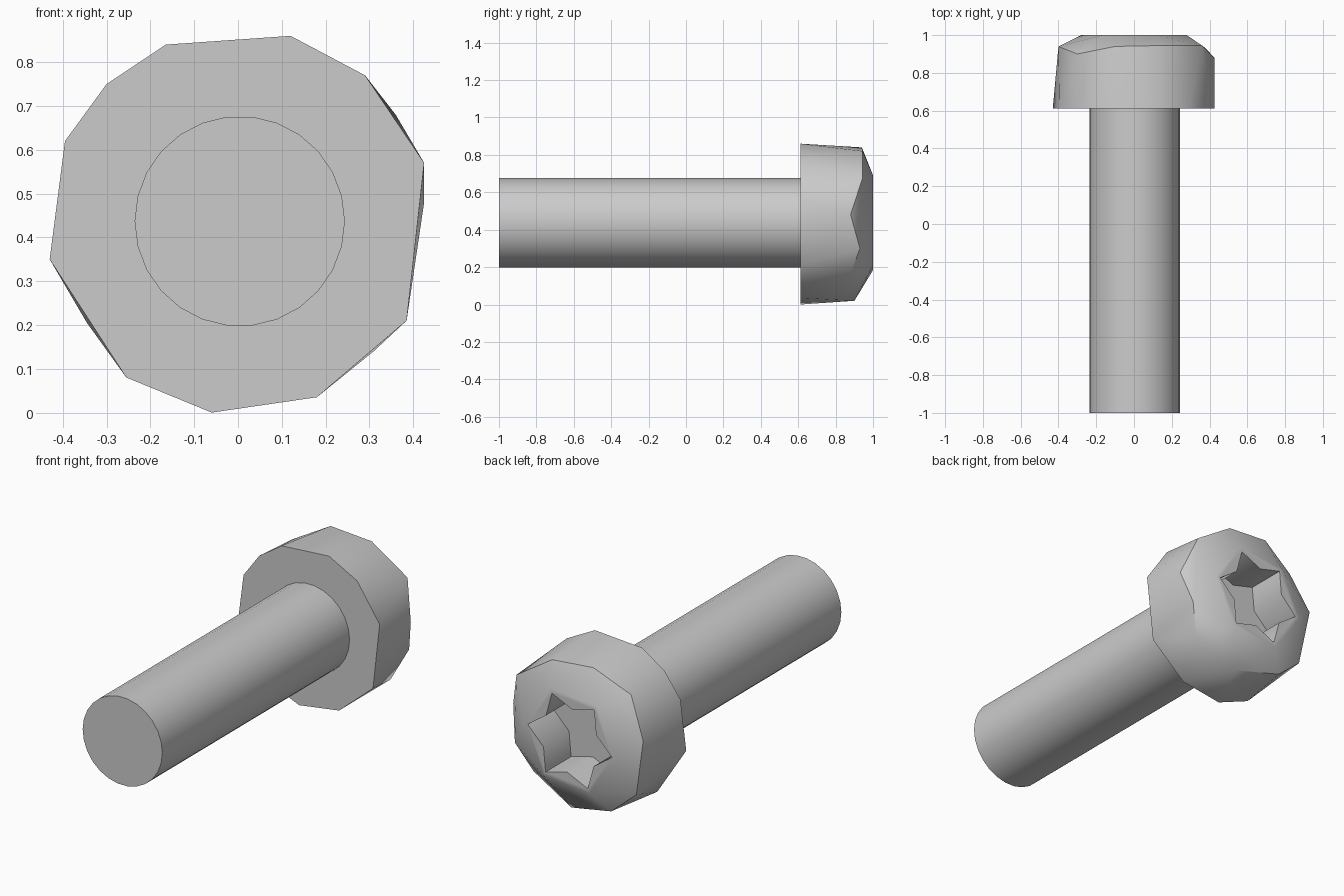
import bpy, bmesh, math
from mathutils import Vector

cube = bpy.data.objects.get("Cube")
if cube:
    bpy.data.objects.remove(cube, do_unlink=True)

AXIS_Z = 0.437   # height of the bolt axis
UNDER = 0.612    # underside of the head

steel = bpy.data.materials.new("grey steel")
steel.use_nodes = True
GREY = (0.6, 0.6, 0.6, 1)
steel.diffuse_color = GREY
steel.node_tree.nodes["Principled BSDF"].inputs["Base Color"].default_value = GREY


def make_object(name, bm):
    bmesh.ops.recalc_face_normals(bm, faces=bm.faces)
    mesh = bpy.data.meshes.new(name)
    bm.to_mesh(mesh)
    bm.free()
    mesh.materials.append(steel)
    obj = bpy.data.objects.new(name, mesh)
    bpy.context.collection.objects.link(obj)
    return obj


def prism(name, outline, y0, y1):
    """Closed prism along y from an (x, z) outline."""
    bm = bmesh.new()
    face = bm.faces.new([bm.verts.new((x, y0, z)) for x, z in outline])
    out = bmesh.ops.extrude_face_region(bm, geom=[face], use_keep_orig=True)
    moved = [v for v in out["geom"] if isinstance(v, bmesh.types.BMVert)]
    bmesh.ops.translate(bm, verts=moved, vec=(0, y1 - y0, 0))
    return make_object(name, bm)


def ring(count, radii, start, cx=0):
    """Points around the bolt axis, cycling through the radii."""
    pts = []
    for i in range(count):
        a = math.radians(start) + math.tau * i / count
        r = radii[i % len(radii)]
        pts.append((cx + r * math.cos(a), AXIS_Z + r * math.sin(a)))
    return pts


def smooth(obj, angle):
    bpy.ops.object.select_all(action="DESELECT")
    obj.select_set(True)
    bpy.context.view_layer.objects.active = obj
    bpy.ops.object.shade_smooth_by_angle(angle=math.radians(angle))


# Shaft
shaft = prism("shaft", ring(26, [0.24], 0, 0.004), -1, UNDER + 0.01)
smooth(shaft, 30)

# Head: irregular faceted dome from underside rim, shoulder and crown
rim = [(0.12, 0.86), (0.29, 0.77), (0.425, 0.57), (0.385, 0.21), (0.18, 0.035),
       (-0.06, 0), (-0.255, 0.08), (-0.43, 0.35), (-0.395, 0.62), (-0.3, 0.75),
       (-0.165, 0.84)]
shoulder = [(0.425, 0.88, 0.48), (0.36, 0.945, 0.68), (0.145, 0.945, 0.82),
            (-0.1, 0.94, 0.84), (-0.3, 0.9, 0.73), (-0.4, 0.94, 0.52),
            (-0.345, 0.92, 0.205), (-0.2, 0.93, 0.08), (0.06, 0.9, 0.02),
            (0.31, 0.87, 0.14), (0.38, 0.93, 0.3)]
crown = ring(6, [0.28], 5)
points = [(x, UNDER, z) for x, z in rim] + shoulder + [(x, 1, z) for x, z in crown]
bm = bmesh.new()
for p in points:
    bm.verts.new(p)
bmesh.ops.convex_hull(bm, input=bm.verts)
bmesh.ops.dissolve_limit(bm, angle_limit=math.radians(1), verts=bm.verts, edges=bm.edges)
head = make_object("head", bm)

# Six-pointed drive socket cut into the crown
cutter = prism("socket_cutter", ring(12, [0.255, 0.175], 5), 0.78, 1.1)
cutter.hide_render = True
cut = head.modifiers.new("socket", "BOOLEAN")
cut.operation = "DIFFERENCE"
cut.solver = "EXACT"
cut.object = cutter
bpy.context.view_layer.objects.active = head
bpy.ops.object.modifier_apply(modifier="socket")
bpy.data.objects.remove(cutter, do_unlink=True)
smooth(head, 40)
